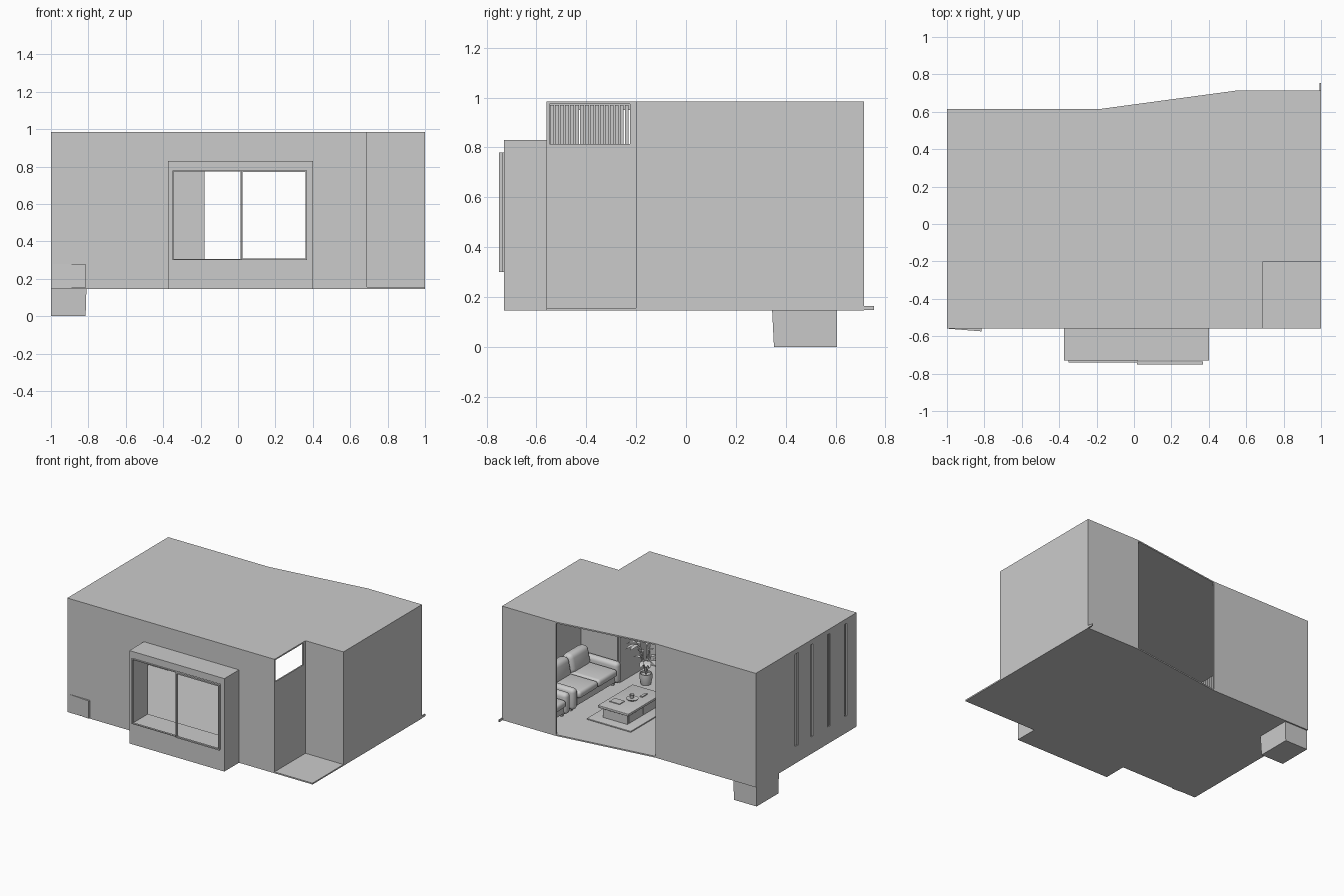
import bpy, bmesh, math, random
from mathutils import Vector, Matrix

if "Cube" in bpy.data.objects:
    bpy.data.objects.remove(bpy.data.objects["Cube"])

random.seed(4)
T = 0.01            # wall thickness
Z0, Z1 = 0.145, 0.985


def finish(name, bm):
    bmesh.ops.recalc_face_normals(bm, faces=bm.faces)
    me = bpy.data.meshes.new(name)
    bm.to_mesh(me)
    bm.free()
    ob = bpy.data.objects.new(name, me)
    bpy.context.collection.objects.link(ob)
    return ob


def smooth(ob, angle=40):
    bpy.ops.object.select_all(action='DESELECT')
    ob.select_set(True)
    bpy.context.view_layer.objects.active = ob
    bpy.ops.object.shade_smooth_by_angle(angle=math.radians(angle))


def add_box(bm, x, y, z):
    r = bmesh.ops.create_cube(bm, size=1)
    for v in r['verts']:
        v.co = Vector([(a + b) / 2 + c * (b - a) for (a, b), c in zip((x, y, z), v.co)])
    return r['verts']


def boxes(name, *specs):
    bm = bmesh.new()
    for s in specs:
        add_box(bm, *s)
    return finish(name, bm)


def soft_box(name, x, y, z, r, tilt=0):
    bm = bmesh.new()
    vs = add_box(bm, x, y, z)
    mid = Vector([sum(a) / 2 for a in (x, y, z)])
    bmesh.ops.rotate(bm, verts=vs, cent=mid, matrix=Matrix.Rotation(tilt, 3, 'Y'))
    bmesh.ops.bevel(bm, geom=bm.edges[:], offset=r, segments=4, profile=0.5, affect='EDGES')
    ob = finish(name, bm)
    smooth(ob)
    return ob


def slab(name, pts, z0, z1):
    bm = bmesh.new()
    f = bm.faces.new([bm.verts.new((x, y, z0)) for x, y in pts])
    r = bmesh.ops.extrude_face_region(bm, geom=[f])
    for v in r['geom']:
        if isinstance(v, bmesh.types.BMVert):
            v.co.z = z1
    return finish(name, bm)


def lathe(name, profile, cx, cy, n=20):
    bm = bmesh.new()
    vs = [bm.verts.new((cx + r, cy, z)) for r, z in profile]
    es = [bm.edges.new(p) for p in zip(vs, vs[1:])]
    bmesh.ops.spin(bm, geom=vs + es, cent=(cx, cy, 0), axis=(0, 0, 1), angle=2 * math.pi, steps=n)
    bmesh.ops.remove_doubles(bm, verts=bm.verts, dist=1e-5)
    ob = finish(name, bm)
    smooth(ob)


# floor (covers the porch corner) and roof (notched at the porch)
back = [(1, 0.715), (0.56, 0.715), (-0.18, 0.615), (-1, 0.615)]
slab("floor", back + [(-1, -0.56), (1, -0.56)], Z0, Z0 + T)
slab("roof", back + [(-1, -0.56), (0.69, -0.56), (0.69, -0.2), (1, -0.2)], Z1 - T, Z1)

# outer walls; the slanted part of the back stays open
H = (Z0, Z1 - T)
boxes("back_walls", ((0.56, 1), (0.715 - T, 0.715), H), ((-1, -0.18), (0.615 - T, 0.615), H))
boxes("right_wall", ((1 - T, 1), (-0.2, 0.715), H))
boxes("porch_back_wall", ((0.69, 1), (-0.2, -0.2 + T), H))
boxes("porch_side_wall",
      ((0.69 - T, 0.69), (-0.56, -0.2), (Z0, 0.815)),
      ((0.69 - T, 0.69), (-0.56, -0.548), (0.815, Z1 - T)),
      ((0.69 - T, 0.69), (-0.225, -0.2), (0.815, Z1 - T)))
boxes("front_wall",
      ((-1, -0.35), (-0.56, -0.56 + T), H), ((0.37, 0.69), (-0.56, -0.56 + T), H),
      ((-0.35, 0.37), (-0.56, -0.56 + T), (0.78, Z1 - T)),
      ((-0.35, 0.37), (-0.56, -0.56 + T), (Z0, 0.3)))
boxes("right_skirting", ((0.992, 1), (-0.2, 0.755), (0.147, 0.163)))

# left wall with narrow vertical slits
slits = [(-0.445, -0.42), (-0.25, -0.22), (-0.05, -0.025), (0.12, 0.16)]
edges = [-0.56] + [v for s in slits for v in s] + [0.615]
specs = [((-1, -1 + T), (a, b), H) for a, b in zip(edges[::2], edges[1::2])]
for a, b in slits:
    specs += [((-1, -1 + T), (a, b), (Z0, 0.27)), ((-1, -1 + T), (a, b), (0.95, Z1 - T))]
boxes("left_wall", *specs)

# slatted panel lining the inside of the left wall
boxes("slat_panel", *[((-0.982, -0.968), (-0.545 + i * 0.02, -0.53 + i * 0.02), (0.156, 0.97))
                      for i in range(57)])

# box bay window
Y = (-0.73, -0.56)
boxes("bay_window",
      ((-0.375, -0.35), Y, (Z0, 0.83)), ((0.37, 0.4), Y, (Z0, 0.83)),
      ((-0.35, 0.37), Y, (0.78, 0.83)), ((-0.35, 0.37), Y, (Z0, 0.3)))


def sash(name, x0, x1, y0, y1, w):
    boxes(name, ((x0, x0 + w), (y0, y1), (0.3, 0.78)), ((x1 - w, x1), (y0, y1), (0.3, 0.78)),
          ((x0 + w, x1 - w), (y0, y1), (0.3, 0.3 + w)),
          ((x0 + w, x1 - w), (y0, y1), (0.78 - w, 0.78)))


sash("left_sash", -0.35, 0.02, -0.74, -0.725, 0.006)
sash("right_sash", 0.015, 0.37, -0.75, -0.735, 0.009)

# tapered box dropping below the floor, and the turned box in the front corner
bm = bmesh.new()
for v in add_box(bm, (-1, -0.81), (0.345, 0.605), (0, 0.16)):
    if v.co.z < 0.01:
        v.co.x = min(v.co.x, -0.815)
        v.co.y = max(v.co.y, 0.353)
finish("under_floor_box", bm)
bm = bmesh.new()
vs = add_box(bm, (-0.99, -0.815), (-0.56, -0.35), (0.15, 0.28))
bmesh.ops.rotate(bm, verts=vs, cent=(-0.99, -0.56, 0), matrix=Matrix.Rotation(-0.08, 3, 'Z'))
finish("corner_box", bm)


# sofa and armchair along the right wall, facing left
def seat(name, y0, y1, n):
    arm = 0.06
    soft_box(name + "_base", (0.67, 0.97), (y0 + 0.02, y1 - 0.02), (0.18, 0.25), 0.012)
    for k, y in enumerate((y0, y1 - arm)):
        soft_box(f"{name}_arm_{k}", (0.65, 0.95), (y, y + arm), (0.175, 0.33), 0.027)
    soft_box(name + "_back", (0.92, 0.98), (y0 + 0.01, y1 - 0.01), (0.18, 0.37), 0.025)
    w = (y1 - y0 - 2 * arm) / n
    for k in range(n):
        a, b = y0 + arm + k * w + 0.002, y0 + arm + (k + 1) * w - 0.002
        soft_box(f"{name}_seat_cushion_{k}", (0.64, 0.91), (a, b), (0.24, 0.295), 0.022)
        soft_box(f"{name}_back_cushion_{k}", (0.86, 0.945), (a, b), (0.27, 0.415), 0.035, 0.2)
    boxes(name + "_feet", *[((x, x + 0.02), (y, y + 0.02), (0.155, 0.19))
                            for x in (0.69, 0.93) for y in (y0 + 0.03, y1 - 0.05)])


seat("sofa", -0.185, 0.385, 2)
seat("armchair", 0.41, 0.69, 1)

# rug, coffee table and the things on it
soft_box("rug", (0.17, 0.53), (-0.1, 0.4), (0.153, 0.163), 0.003)
boxes("table_base", ((0.25, 0.45), (-0.03, 0.325), (0.16, 0.237)))
soft_box("table_top", (0.225, 0.475), (-0.055, 0.35), (0.237, 0.255), 0.004)
boxes("table_drawers", *[((0.246, 0.25), (y, y + 0.165), (0.17, 0.228)) for y in (-0.02, 0.15)])
boxes("magazine", ((0.36, 0.44), (0.2, 0.26), (0.255, 0.26)))
boxes("remote", ((0.3, 0.32), (0.02, 0.08), (0.255, 0.262)))
lathe("cup", [(0, 0.256), (0.012, 0.256), (0.016, 0.285), (0.013, 0.285), (0.01, 0.262), (0, 0.262)], 0.35, 0.13)
lathe("tray", [(0, 0.255), (0.035, 0.255), (0.042, 0.263), (0.034, 0.26), (0, 0.26)], 0.34, 0.14)

# potted plant by the porch wall
PX, PY = 0.53, -0.29
lathe("plant_pot", [(0, 0.155), (0.034, 0.155), (0.044, 0.2), (0.042, 0.235), (0.036, 0.235),
                    (0.036, 0.222), (0, 0.222)], PX, PY)
bm = bmesh.new()
for i in range(16):
    ang = i * 2.4
    reach, top = random.uniform(0.03, 0.07), random.uniform(0.32, 0.48)
    d = Vector((math.cos(ang), math.sin(ang), 0))
    side = Vector((-d.y, d.x, 0))
    root, tip = Vector((PX, PY, 0.22)), Vector((PX, PY, top)) + d * reach
    # thin stem
    q = [bm.verts.new(p) for p in (root - side * .003, root + side * .003,
                                   tip + side * .002, tip - side * .002)]
    bm.faces.new(q)
    # drooping leaf
    rows = []
    for t, w in ((0, .002), (.3, .018), (.65, .016), (1, .001)):
        c = tip + d * 0.075 * t + Vector((0, 0, 0.03 * t - 0.05 * t * t))
        rows.append([bm.verts.new(c - side * w), bm.verts.new(c + side * w)])
    for a, b in zip(rows, rows[1:]):
        bm.faces.new((a[0], a[1], b[1], b[0]))
finish("plant_leaves", bm)
